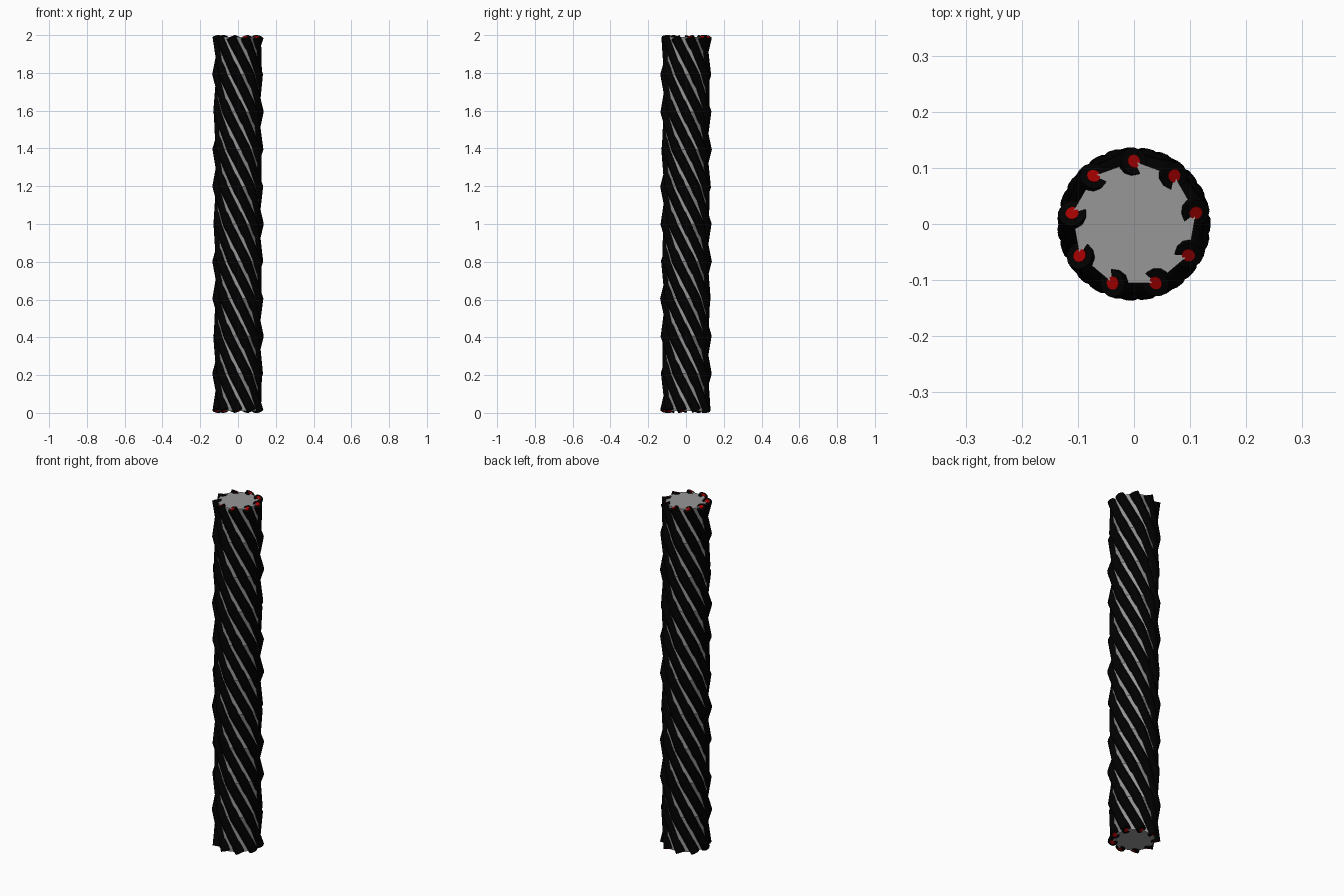
import bpy, bmesh, math

if "Cube" in bpy.data.objects:
    bpy.data.objects.remove(bpy.data.objects["Cube"])

STRANDS = 9
R = 0.112            # radius of the strand centre lines
Z0, Z1 = 0.011, 1.989
TWIST = math.radians(-540)
STEPS = 10           # coarse steps give the pinched silhouette


def material(name, color):
    m = bpy.data.materials.new(name)
    m.diffuse_color = color
    m.use_nodes = True
    m.node_tree.nodes["Principled BSDF"].inputs["Base Color"].default_value = m.diffuse_color
    return m


def ring_point(i, k):
    t = k / STEPS
    a = math.pi / 2 + i * 2 * math.pi / STRANDS + TWIST * (t - 1)
    return (R * math.cos(a), R * math.sin(a), Z0 + (Z1 - Z0) * t)


def helix_tubes(name, radius, mat):
    # one curve object holding all nine helical tubes, turned into a mesh
    cu = bpy.data.curves.new(name, 'CURVE')
    cu.dimensions = '3D'
    cu.bevel_depth = radius
    cu.bevel_resolution = 4
    cu.use_fill_caps = True
    for i in range(STRANDS):
        sp = cu.splines.new('POLY')
        sp.points.add(STEPS)
        for k, p in enumerate(sp.points):
            p.co = (*ring_point(i, k), 1)
        sp.use_smooth = True
    ob = bpy.data.objects.new(name, cu)
    bpy.context.collection.objects.link(ob)
    cu.materials.append(mat)
    bpy.ops.object.select_all(action='DESELECT')
    ob.select_set(True)
    bpy.context.view_layer.objects.active = ob
    bpy.ops.object.convert(target='MESH')
    bpy.ops.object.shade_smooth_by_angle(angle=math.radians(60))
    return bpy.context.view_layer.objects.active


# twisted nine-sided core
bm = bmesh.new()
rings = [[bm.verts.new(ring_point(i, k)) for i in range(STRANDS)]
         for k in range(STEPS + 1)]
for lo, hi in zip(rings, rings[1:]):
    for i in range(STRANDS):
        j = (i + 1) % STRANDS
        bm.faces.new((lo[i], lo[j], hi[j], hi[i]))
bm.faces.new(rings[0][::-1])
bm.faces.new(rings[-1])
me = bpy.data.meshes.new("core")
bm.to_mesh(me)
bm.free()
me.materials.append(material("dark_grey", (0.31, 0.31, 0.31, 1)))
bpy.context.collection.objects.link(bpy.data.objects.new("core", me))

# black sheaths and the red wires inside them
helix_tubes("strand_sheaths", 0.025, material("black", (0, 0, 0, 1)))
wires = helix_tubes("strand_wires", 0.012, material("red", (0.35, 0, 0, 1)))
# lengthen the wires by a hair so their ends show
for v in wires.data.vertices:
    v.co.z = 1 + (v.co.z - 1) * 1.002
